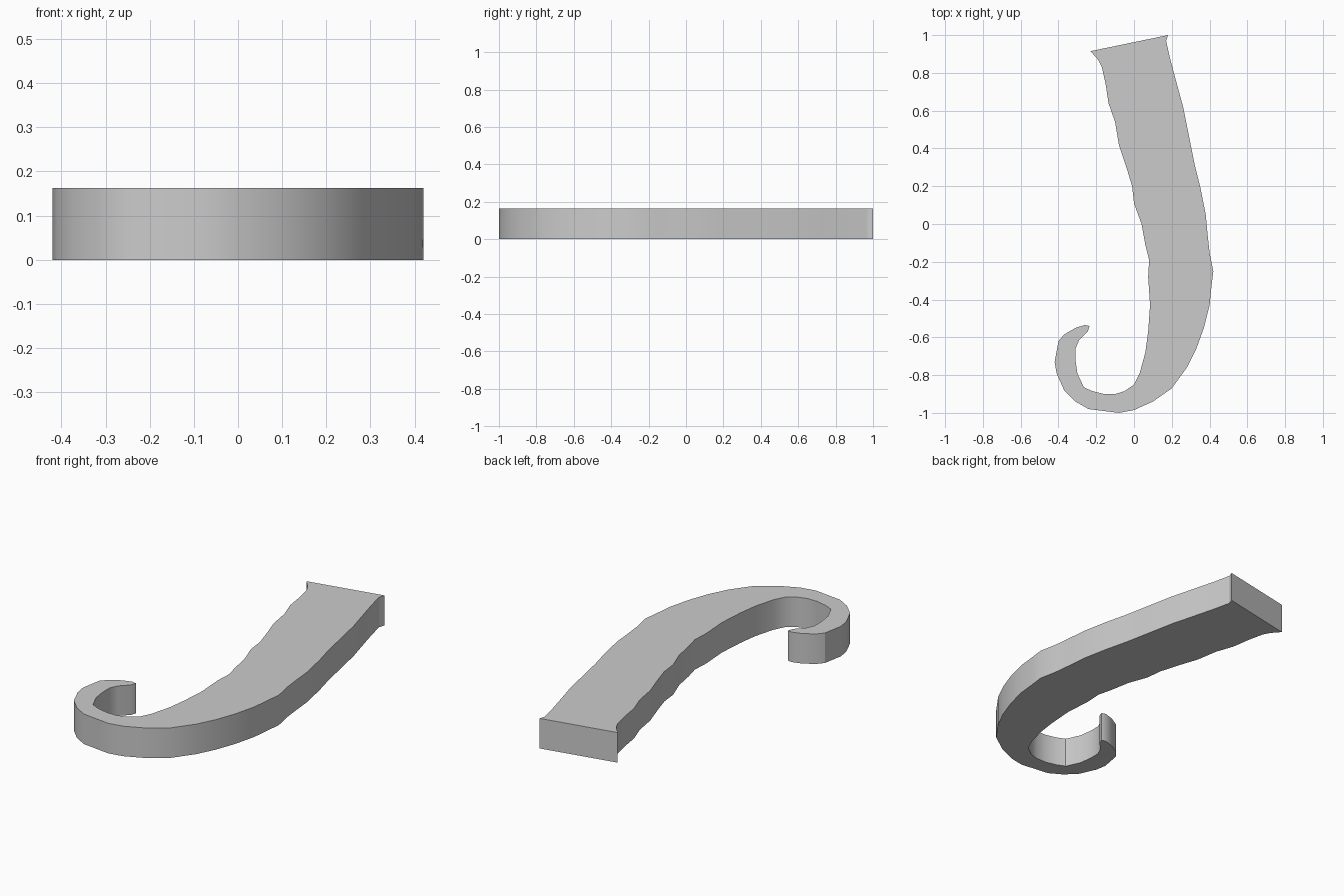
import bpy
import bmesh
import math

THICKNESS = 0.163

# Remove the default object
default_cube = bpy.data.objects.get("Cube")
if default_cube:
    bpy.data.objects.remove(default_cube, do_unlink=True)


def make_material(name, colour):
    material = bpy.data.materials.new(name)
    material.use_nodes = True
    material.diffuse_color = colour
    shader = next(n for n in material.node_tree.nodes if n.type == "BSDF_PRINCIPLED")
    shader.inputs["Base Color"].default_value = colour
    return material


def extrude_outline(name, outline, height, material):
    """Turn a closed flat outline into a solid plate standing on the ground."""
    mesh = bpy.data.meshes.new(name)
    bm = bmesh.new()
    base = bm.faces.new([bm.verts.new((x, y, 0)) for x, y in outline])
    result = bmesh.ops.extrude_face_region(bm, geom=[base], use_keep_orig=True)
    raised = [item for item in result["geom"] if isinstance(item, bmesh.types.BMVert)]
    bmesh.ops.translate(bm, verts=raised, vec=(0, 0, height))
    bmesh.ops.recalc_face_normals(bm, faces=bm.faces)
    # Split the concave end caps so they shade and render cleanly
    caps = [face for face in bm.faces if len(face.verts) > 4]
    bmesh.ops.triangulate(bm, faces=caps)
    bm.to_mesh(mesh)
    bm.free()
    mesh.materials.append(material)
    plate = bpy.data.objects.new(name, mesh)
    bpy.context.collection.objects.link(plate)
    return plate


# Outer edge, from the flared end down round the hook to its tip
outer_edge = [
    (.18, 1), (.17, .97), (.19, .88), (.23, .73), (.26, .62), (.3, .42),
    (.32, .32), (.35, .2), (.38, .05), (.39, -.06), (.4, -.15), (.42, -.25),
    (.41, -.33), (.4, -.43), (.37, -.55), (.33, -.66), (.28, -.76),
    (.2, -.87), (.1, -.94), (0, -.985), (-.08, -1), (-.24, -.98),
    (-.31, -.94), (-.37, -.88), (-.41, -.79), (-.42, -.73), (-.4, -.62),
    (-.37, -.585), (-.31, -.55), (-.26, -.535),
]

# Inner edge, from the tip back up to the flared end
inner_edge = [
    (-.235, -.54), (-.245, -.57), (-.29, -.615), (-.31, -.66), (-.31, -.72),
    (-.3, -.79), (-.265, -.865), (-.22, -.885), (-.16, -.9), (-.1, -.9),
    (-.05, -.885), (0, -.85), (.03, -.79), (.06, -.68), (.075, -.57),
    (.085, -.43), (.075, -.28), (.08, -.19), (.06, -.11), (.04, 0),
    (0, .11), (-.01, .2), (-.04, .3), (-.08, .42), (-.1, .54),
    (-.135, .64), (-.15, .74), (-.17, .83), (-.19, .87), (-.23, .915),
]

grey = make_material("plain grey", (0.6, 0.6, 0.6, 1))
hook = extrude_outline("curled_hook", outer_edge + inner_edge, THICKNESS, grey)

# Smooth the curved walls, keep the rims and corners sharp
bpy.ops.object.select_all(action="DESELECT")
hook.select_set(True)
bpy.context.view_layer.objects.active = hook
bpy.ops.object.shade_smooth_by_angle(angle=math.radians(30))
